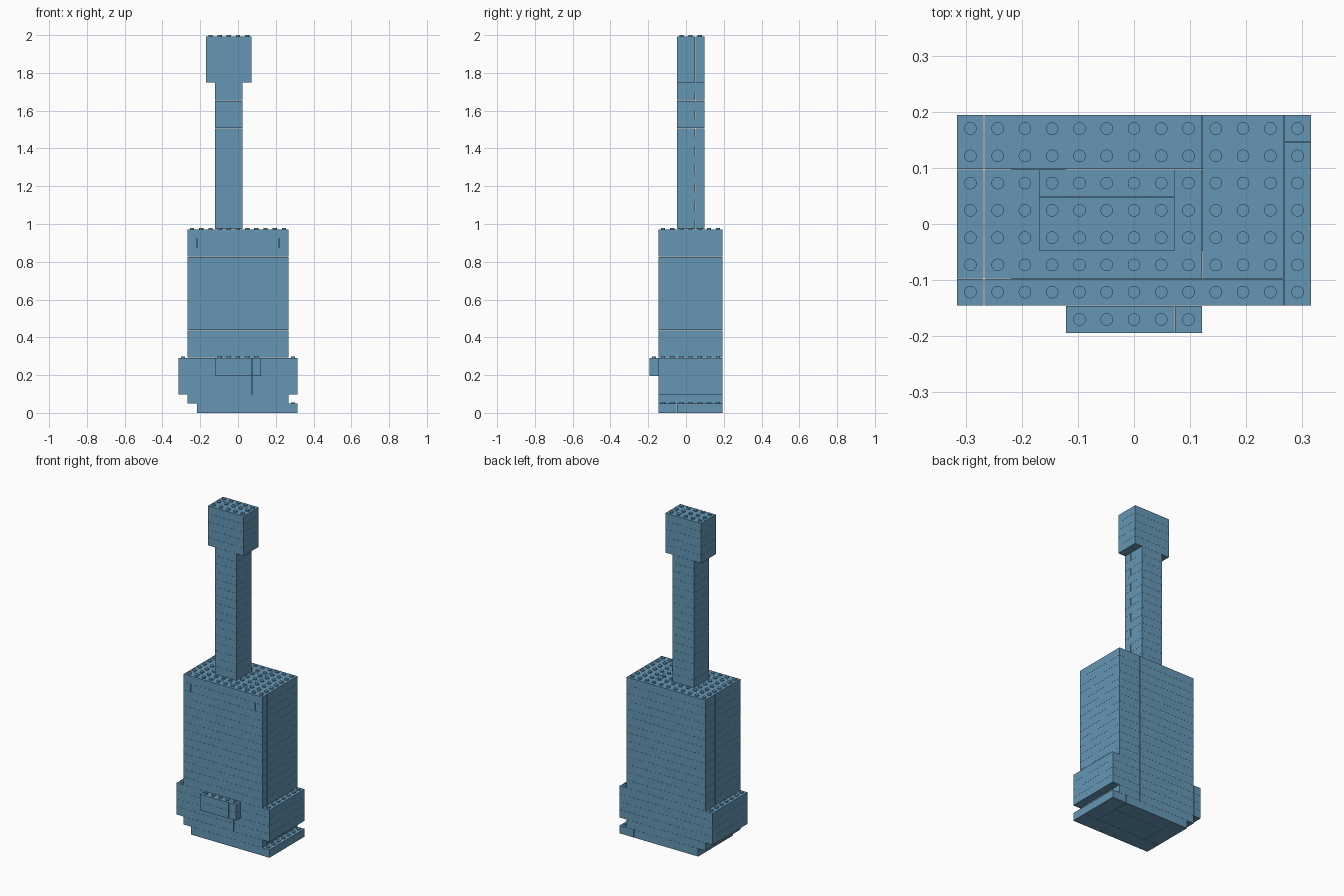
import bpy
import bmesh
from mathutils import Matrix, Vector

cube = bpy.data.objects.get("Cube")
if cube:
    bpy.data.objects.remove(cube, do_unlink=True)

P = 0.0486            # stud pitch and layer height
X0, Y0 = -6.5 * P, -4 * P
LAYERS = 41
STUD_H = 2 - LAYERS * P
STUD_R = 0.0112
GAP = 0.0005

blue = bpy.data.materials.new("sand_blue")
colour = (0.13, 0.31, 0.46, 1)
blue.diffuse_color = colour
blue.use_nodes = True
blue.node_tree.nodes["Principled BSDF"].inputs["Base Color"].default_value = colour


def core(front_cuts=()):
    """Bricks of the main block: (first col, last col, first row, last row)."""
    edges = [1, *front_cuts, 12]
    front = [(a, b - 1, 1, 1) for a, b in zip(edges, edges[1:])]
    return front + [(1, 8, 2, 5), (1, 8, 6, 7), (9, 11, 2, 7)]


# Brick layout of one layer, counted from the ground up
def layout(k):
    if k == 0:
        return [(2, 8, 1, 2), (9, 12, 1, 2), (2, 3, 3, 7), (4, 10, 3, 5),
                (4, 10, 6, 7), (11, 12, 3, 7)]
    if k == 1:
        return core()
    if k < 6:
        sides = [(0, 0, 1, 1), (0, 0, 2, 5), (0, 0, 6, 7), (12, 12, 1, 6), (12, 12, 7, 7)]
        bump = [(4, 7, 0, 0), (8, 8, 0, 0)] if k > 3 else []
        return core((8,)) + sides + bump
    if k < 20:
        return core((2, 11) if k == 18 else ())
    if k < 36:
        split = 4 if k % 2 else 5
        return [(4, 6, 3, split - 1), (4, 6, split, 5)]
    return [(3, 7, 3, 4), (3, 7, 5, 5)]


def cells(k):
    if k >= LAYERS:
        return set()
    return {(i, j) for a, b, c, d in layout(k)
            for i in range(a, b + 1) for j in range(c, d + 1)}


def add_brick(bm, brick, k):
    a, b, c, d = brick
    low = Vector((X0 + a * P, Y0 + c * P, k * P))
    high = Vector((X0 + (b + 1) * P, Y0 + (d + 1) * P, (k + 1) * P))
    size = high - low - Vector((2 * GAP, 2 * GAP, GAP))
    mid = (low + high) / 2 - Vector((0, 0, -GAP / 2))
    bmesh.ops.create_cube(bm, size=1, matrix=Matrix.Translation(mid) @ Matrix.Diagonal((*size, 1)))


def add_stud(bm, i, j, k):
    spot = Vector((X0 + (i + 0.5) * P, Y0 + (j + 0.5) * P, (k + 1) * P + STUD_H / 2))
    bmesh.ops.create_cone(bm, cap_ends=True, segments=16, radius1=STUD_R, radius2=STUD_R,
                          depth=STUD_H, matrix=Matrix.Translation(spot))


def build(name, first, last):
    bm = bmesh.new()
    for k in range(first, last):
        for brick in layout(k):
            add_brick(bm, brick, k)
        # Studs only where nothing stands on top
        for i, j in sorted(cells(k) - cells(k + 1)):
            add_stud(bm, i, j, k)
    mesh = bpy.data.meshes.new(name)
    bm.to_mesh(mesh)
    bm.free()
    mesh.materials.append(blue)
    bpy.context.scene.collection.objects.link(bpy.data.objects.new(name, mesh))


# Sections from bottom to top
build("base_plate", 0, 1)
build("lower_step", 1, 2)
build("wide_band", 2, 6)
build("main_block", 6, 20)
build("tower_shaft", 20, 36)
build("tower_head", 36, LAYERS)
